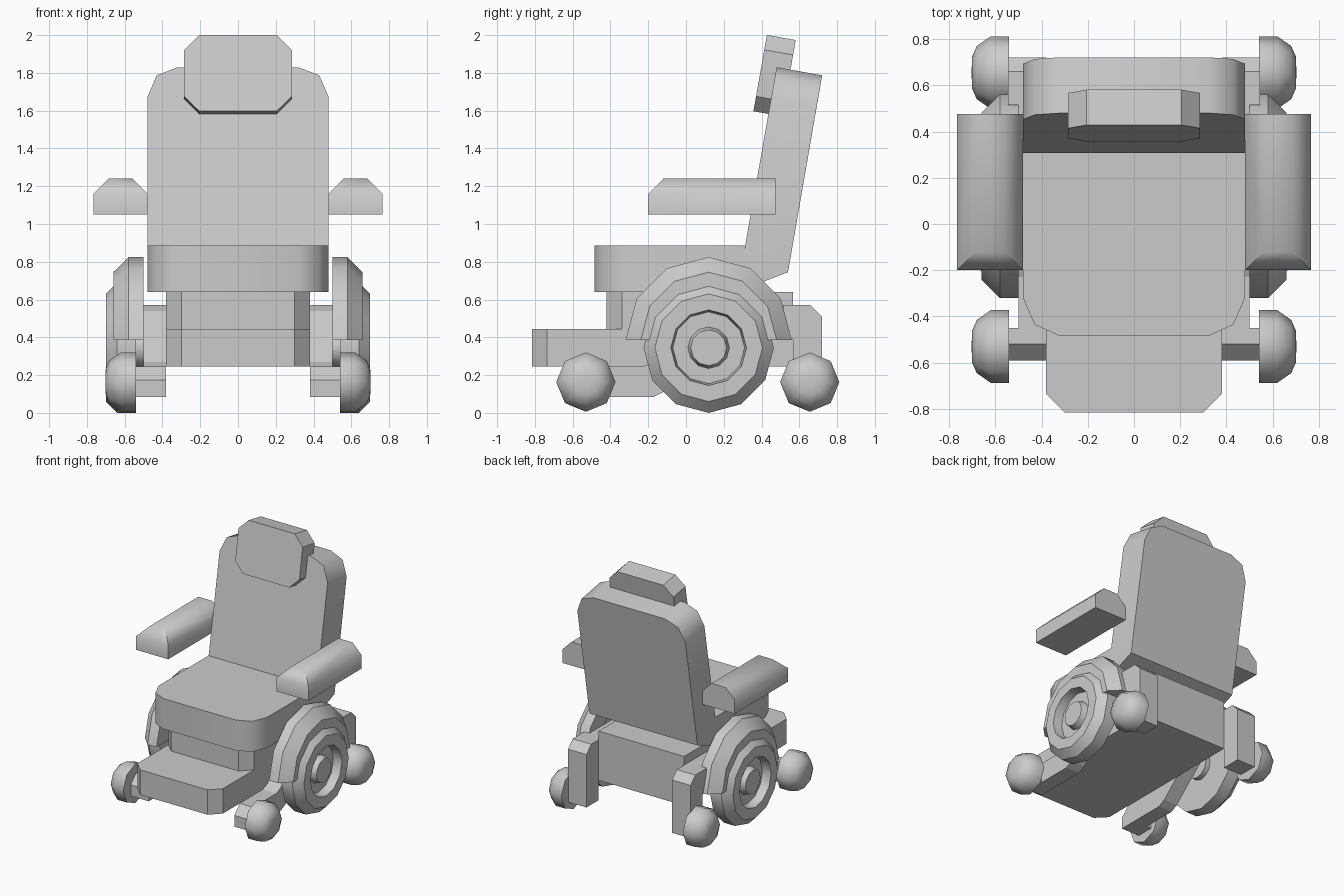
import bpy, bmesh
from math import sin, cos, pi, radians
from mathutils import Matrix, Vector

if "Cube" in bpy.data.objects:
    bpy.data.objects.remove(bpy.data.objects["Cube"])


def finish(name, bm, mirror=False, smooth=None):
    bmesh.ops.remove_doubles(bm, verts=bm.verts, dist=1e-5)
    bmesh.ops.recalc_face_normals(bm, faces=bm.faces)
    me = bpy.data.meshes.new(name)
    bm.to_mesh(me)
    bm.free()
    ob = bpy.data.objects.new(name, me)
    bpy.context.collection.objects.link(ob)
    if smooth:
        me.shade_smooth()
        me.set_sharp_from_angle(angle=radians(smooth))
    if mirror:
        ob.modifiers.new("Mirror", 'MIRROR')
    return ob


def loft(rings, caps=True, closed=False):
    """Bridge equal-length rings of points."""
    bm = bmesh.new()
    vs = [[bm.verts.new(p) for p in r] for r in rings]
    n = len(vs[0])
    pairs = list(zip(vs, vs[1:])) + ([(vs[-1], vs[0])] if closed else [])
    for a, b in pairs:
        for i in range(n):
            j = (i + 1) % n
            bm.faces.new((a[i], a[j], b[j], b[i]))
    if caps:
        bm.faces.new(vs[0])
        bm.faces.new(vs[-1])
    return bm


def slab(outline, z0, z1):
    return loft([[(x, y, z) for x, y in outline] for z in (z0, z1)])


def side_prism(outline, x0, x1):
    return loft([[(x, y, z) for y, z in outline] for x in (x0, x1)])


def both(half):
    """Mirror a half outline (x > 0) into a full one."""
    return half + [(-x, y) for x, y in reversed(half)]


def turned(profile, y, z, sides):
    """Revolve (x, r) points around an axle along x."""
    return loft([[(x, y + r * sin(2 * pi * i / sides), z + r * cos(2 * pi * i / sides))
                  for i in range(sides)] for x, r in profile])


# Seat, chassis and footrest
finish("seat", slab(both([(.32, -.485), (.43, -.435), (.48, -.32), (.48, .31)]), .64, .885), smooth=50)
finish("chassis", slab(both([(.30, -.42), (.38, -.34), (.38, .567)]), .245, .64))
finish("footrest", slab(both([(.30, -.815), (.38, -.735), (.38, 0)]), .245, .445))

# Backrest and headrest, tilted ten degrees
tilt = Matrix.Rotation(radians(-10), 4, 'X')


def tilted(outline, depth, origin):
    bm = loft([[(x, y, z) for x, z in outline] for y in (0, depth)])
    bm.transform(Matrix.Translation(origin) @ tilt)
    return bm


back = tilted(both([(.48, 0), (.48, 1.048), (.43, 1.165), (.32, 1.208)]), .245, (0, .27, .64))
for v in back.verts:
    if v.co.z < .63:
        v.co.y, v.co.z = .54, .745
finish("backrest", back, smooth=50)
finish("headrest", tilted(both([(.205, 0), (.285, .08), (.285, .33), (.205, .41)]), .155, (0, .357, 1.597)))

# Armrests
arm = [[(x0, y0, z), (x1, y0, z), (x1, .475, z), (x0, .475, z)] for x0, x1, y0, z in
       ((.48, .765, -.2, 1.05), (.48, .765, -.2, 1.16), (.56, .685, -.12, 1.24))]
finish("armrest", loft(arm), mirror=True, smooth=50)

# Bent wheel frame from the front caster, over the axle, to the rear leg
finish("wheel_frame", side_prism([
    (-.59, .085), (-.17, .085), (-.11, .115), (.16, .36), (.22, .39), (.567, .39),
    (.567, .085), (.72, .085), (.72, .51), (.66, .57), (.15, .57), (.08, .54),
    (-.17, .27), (-.23, .245), (-.52, .245), (-.59, .175)], .38, .50), mirror=True)
finish("front_caster_mount", side_prism([
    (-.59, .085), (-.45, .085), (-.45, .245), (-.52, .245), (-.59, .175)], .50, .545), mirror=True)
finish("rear_caster_mount", side_prism([
    (.567, .085), (.72, .085), (.72, .51), (.66, .57), (.515, .57), (.515, .39), (.567, .39)],
    .50, .545), mirror=True)

# Drive wheels with recessed hub
finish("drive_wheel", turned([
    (.50, .1), (.54, .1), (.54, .345), (.64, .345), (.70, .285), (.70, .2), (.63, .19),
    (.63, .11), (.68, .095)], .12, .345, 12), mirror=True, smooth=35)

# Half-ring fenders
ring = [(.50, .44), (.58, .44), (.66, .36), (.66, .285), (.50, .285)]
finish("fender", loft([[(x, .12 - r * cos(pi * i / 6), .385 + r * sin(pi * i / 6)) for x, r in ring]
                       for i in range(7)]), mirror=True, smooth=35)

# Casters
for name, y in (("front_caster", -.53), ("rear_caster", .655)):
    finish(name, turned([(.54, .157), (.62, .157), (.68, .115), (.70, .07), (.702, .02)],
                        y, .163, 8), mirror=True, smooth=50)
